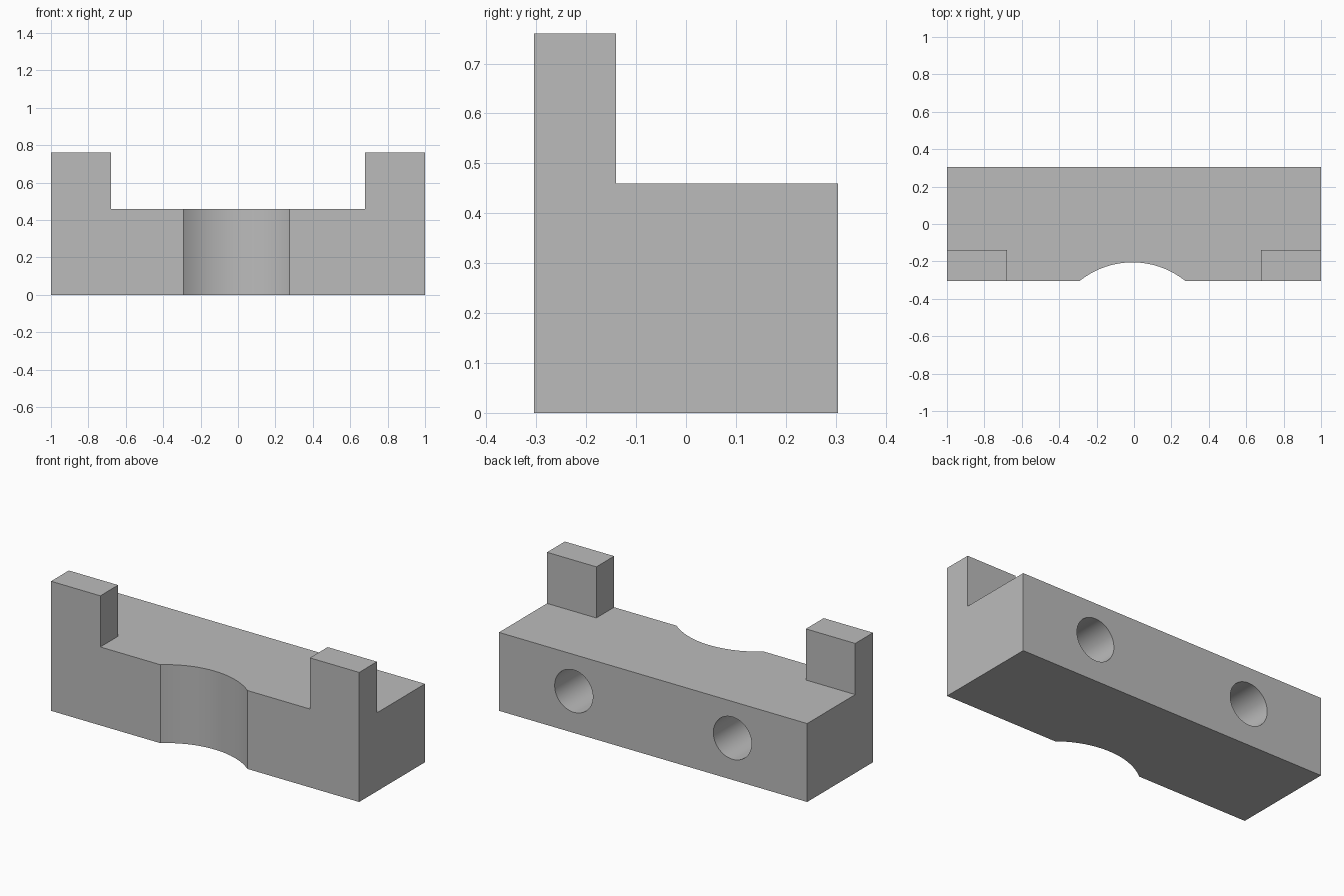
import bpy
import bmesh
import math

cube = bpy.data.objects.get("Cube")
if cube:
    bpy.data.objects.remove(cube, do_unlink=True)

# Overall dimensions
HALF_X, HALF_Y = 1.0, 0.305
BASE_TOP, POST_TOP = 0.46, 0.76
POST_INNER_X, POST_BACK_Y = 0.68, -0.14

grey = bpy.data.materials.new("plain grey")
grey.use_nodes = True
grey.diffuse_color = (0.5, 0.5, 0.5, 1)
grey.node_tree.nodes["Principled BSDF"].inputs["Base Color"].default_value = grey.diffuse_color


def extrude_profile(name, points, axis_vector):
    """Make a solid by sweeping a flat closed outline along a vector."""
    bm = bmesh.new()
    face = bm.faces.new([bm.verts.new(p) for p in points])
    swept = bmesh.ops.extrude_face_region(bm, geom=[face])["geom"]
    verts = [v for v in swept if isinstance(v, bmesh.types.BMVert)]
    bmesh.ops.translate(bm, verts=verts, vec=axis_vector)
    bmesh.ops.recalc_face_normals(bm, faces=bm.faces[:])
    mesh = bpy.data.meshes.new(name)
    bm.to_mesh(mesh)
    bm.free()
    mesh.materials.append(grey)
    obj = bpy.data.objects.new(name, mesh)
    bpy.context.collection.objects.link(obj)
    return obj


def cut(target, name, radius, depth, location, rotation=(0, 0, 0)):
    """Subtract a hidden cylinder from the target."""
    bpy.ops.mesh.primitive_cylinder_add(vertices=96, radius=radius, depth=depth,
                                        location=location, rotation=rotation)
    cutter = bpy.context.object
    cutter.name = name
    cutter.data.materials.append(grey)
    cutter.hide_render = True
    cutter.hide_viewport = True
    mod = target.modifiers.new(name, 'BOOLEAN')
    mod.operation = 'DIFFERENCE'
    mod.solver = 'EXACT'
    mod.object = cutter


# Block with two upright posts, first swept as a U-shaped front outline
half = [(POST_INNER_X, BASE_TOP), (POST_INNER_X, POST_TOP), (HALF_X, POST_TOP), (HALF_X, 0)]
outline = half + [(-x, z) for x, z in reversed(half)]
block = extrude_profile("clamp_block", [(x, -HALF_Y, z) for x, z in outline],
                        (0, 2 * HALF_Y, 0))

# Step removed behind the posts
step = [(POST_BACK_Y, BASE_TOP), (1, BASE_TOP), (1, 1), (POST_BACK_Y, 1)]
step_cutter = extrude_profile("step_cutter", [(-2, y, z) for y, z in step], (4, 0, 0))
step_cutter.hide_render = True
step_cutter.hide_viewport = True
step_mod = block.modifiers.new("step", 'BOOLEAN')
step_mod.operation = 'DIFFERENCE'
step_mod.solver = 'EXACT'
step_mod.object = step_cutter

# Shallow round recess in the front
cut(block, "recess_cutter", 0.45, 3, (-0.008, -0.655, 0))

# Two blind round holes in the back
HOLE_DEPTH = 0.42
for side, x in (("left", 0.515), ("right", -0.515)):
    cut(block, side + "_hole_cutter", 0.124, 2 * HOLE_DEPTH,
        (x, HALF_Y, 0.245), (math.pi / 2, 0, 0))

# Bake the cuts, drop the cutters, and shade the curved walls smoothly
depsgraph = bpy.context.evaluated_depsgraph_get()
block.data = bpy.data.meshes.new_from_object(block.evaluated_get(depsgraph))
block.modifiers.clear()
for obj in [o for o in bpy.data.objects if o.name.endswith("_cutter")]:
    bpy.data.objects.remove(obj, do_unlink=True)
block.data.materials.clear()
block.data.materials.append(grey)
for poly in block.data.polygons:
    poly.material_index = 0
bpy.ops.object.select_all(action='DESELECT')
block.select_set(True)
bpy.context.view_layer.objects.active = block
bpy.ops.object.shade_smooth_by_angle(angle=math.radians(25))
